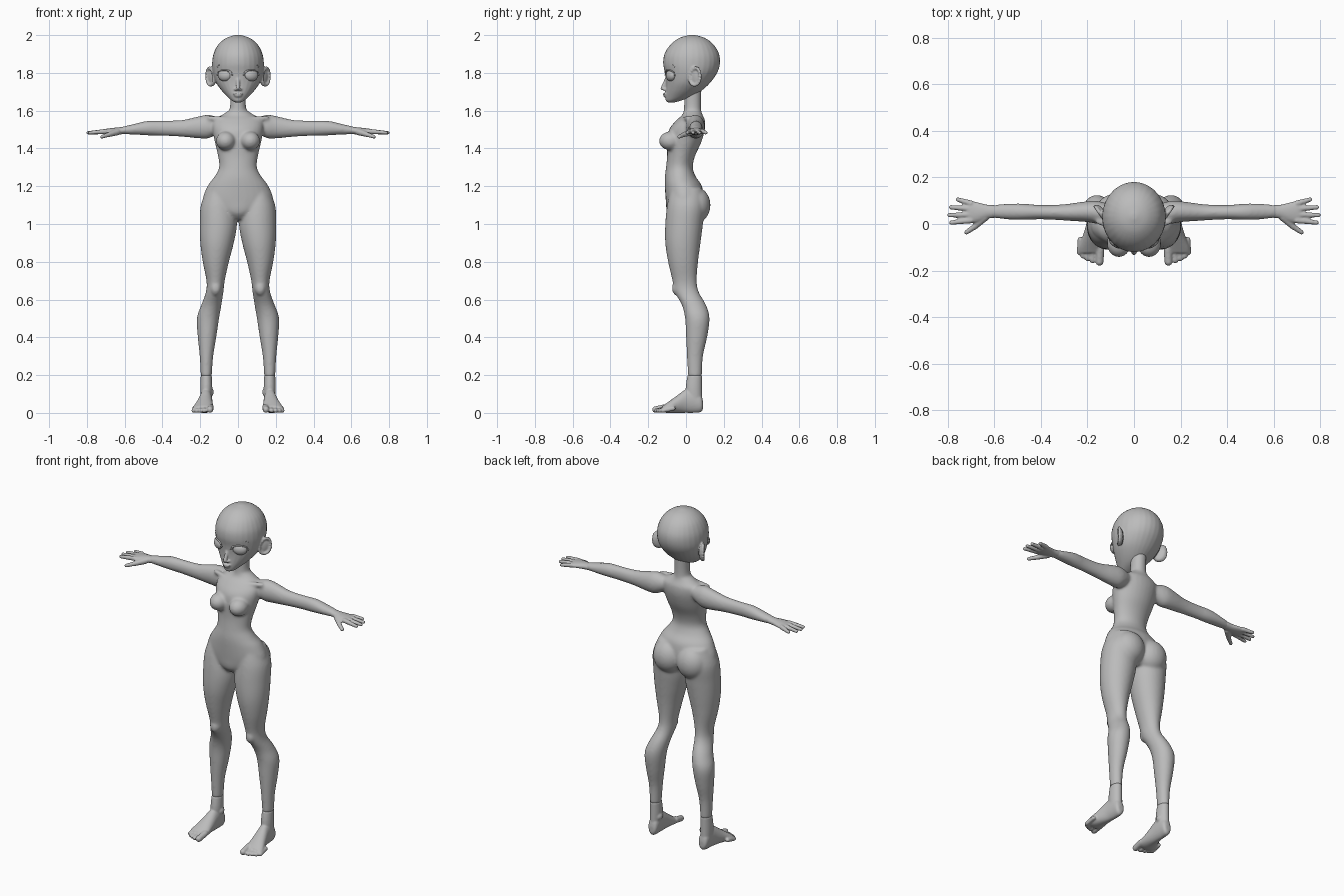
import bpy, bmesh, math
from mathutils import Vector, Matrix

cube = bpy.data.objects.get("Cube")
if cube:
    bpy.data.objects.remove(cube)

clay = bpy.data.materials.new("grey clay")
clay.use_nodes = True
GREY = (0.5, 0.5, 0.5, 1)
clay.diffuse_color = GREY
clay.node_tree.nodes["Principled BSDF"].inputs["Base Color"].default_value = GREY


def spline(rows, steps=4):
    """Catmull-Rom interpolation of section rows."""
    out = []
    for i in range(len(rows) - 1):
        p = [rows[max(i - 1, 0)], rows[i], rows[i + 1], rows[min(i + 2, len(rows) - 1)]]
        for k in range(steps):
            t = k / steps
            out.append([b + t * ((c - a) / 2 + t * (a - 2.5 * b + 2 * c - d / 2
                        + t * (1.5 * (b - c) + (d - a) / 2))) for a, b, c, d in zip(*p)])
    return out + [list(rows[-1])]


def loft(bm, rows, axis, seg=28):
    """Skin oval sections: position along axis, then low/high extents on the other two axes."""
    others = [i for i in range(3) if i != axis]
    rings = []
    for pos, a0, a1, b0, b1 in spline(rows):
        ring = []
        for k in range(seg):
            t = math.tau * k / seg
            co = [0, 0, 0]
            co[axis] = pos
            co[others[0]] = (a0 + a1) / 2 + (a1 - a0) / 2 * math.cos(t)
            co[others[1]] = (b0 + b1) / 2 + (b1 - b0) / 2 * math.sin(t)
            ring.append(bm.verts.new(co))
        rings.append(ring)
    for r, q in zip(rings, rings[1:]):
        for k in range(seg):
            bm.faces.new((r[k], r[(k + 1) % seg], q[(k + 1) % seg], q[k]))
    bm.faces.new(rings[0])
    bm.faces.new(rings[-1])


def ball(bm, center, radii, rot=None):
    m = Matrix.Translation(center) @ (rot or Matrix()) @ Matrix.Diagonal((*radii, 1))
    bmesh.ops.create_uvsphere(bm, u_segments=24, v_segments=16, radius=1, matrix=m)


def digit(bm, a, b, r0, r1):
    """Tapered rounded finger or toe."""
    a, b = Vector(a), Vector(b)
    d = b - a
    rot = d.to_track_quat('Z', 'Y').to_matrix().to_4x4()
    bmesh.ops.create_cone(bm, cap_ends=True, segments=16, radius1=r0, radius2=r1,
                          depth=d.length, matrix=Matrix.Translation((a + b) / 2) @ rot)
    ball(bm, a, (r0,) * 3)
    ball(bm, b, (r1,) * 3)


def mirrored(bm):
    """Duplicate everything so far onto the other side."""
    dup = bmesh.ops.duplicate(bm, geom=bm.verts[:] + bm.edges[:] + bm.faces[:])["geom"]
    for v in dup:
        if isinstance(v, bmesh.types.BMVert):
            v.co.x *= -1


def finish(name, bm, voxel=None, smooth=0):
    bmesh.ops.recalc_face_normals(bm, faces=bm.faces)
    me = bpy.data.meshes.new(name)
    bm.to_mesh(me)
    bm.free()
    me.materials.append(clay)
    me.polygons.foreach_set("use_smooth", [True] * len(me.polygons))
    ob = bpy.data.objects.new(name, me)
    bpy.context.collection.objects.link(ob)
    if voxel:
        rm = ob.modifiers.new("blend", 'REMESH')
        rm.mode, rm.voxel_size, rm.use_smooth_shade = 'VOXEL', voxel, True
        sm = ob.modifiers.new("soften", 'SMOOTH')
        sm.factor, sm.iterations = 0.5, smooth
    return ob


# Body: legs, arms, chest and hip masses, then the central torso and neck
bm = bmesh.new()
loft(bm, [(1.19, .05, .16, -.08, .08), (1.1, .015, .197, -.1, .1), (1.0, .005, .203, -.11, .09),
          (.9, .022, .2, -.11, .077), (.8, .048, .187, -.095, .064), (.7, .07, .167, -.072, .057),
          (.64, .077, .17, -.06, .068), (.57, .088, .195, -.022, .107), (.5, .1, .218, -.005, .125),
          (.4, .115, .213, 0, .112), (.3, .131, .203, .005, .09), (.19, .139, .197, .01, .084)], 2)
loft(bm, [(.09, .01, .08, 1.49, 1.56), (.15, 0, .098, 1.455, 1.578), (.2, .008, .098, 1.453, 1.572),
          (.3, .015, .085, 1.462, 1.55), (.4, .02, .082, 1.467, 1.547), (.48, .017, .088, 1.469, 1.546),
          (.55, .02, .087, 1.473, 1.53), (.62, .028, .08, 1.476, 1.514)], 0)
ball(bm, (.065, -.083, 1.44), (.052, .06, .05))
ball(bm, (.078, .052, 1.1), (.09, .078, .095))
ball(bm, (.118, -.045, .66), (.03, .03, .04))
digit(bm, (.02, -.03, 1.552), (.15, .01, 1.56), .012, .014)
mirrored(bm)
loft(bm, [(1.025, -.05, .05, -.07, .05), (1.06, -.11, .11, -.1, .08), (1.12, -.185, .185, -.107, .095),
          (1.2, -.162, .162, -.112, .085), (1.25, -.125, .125, -.112, .052),
          (1.3, -.1, .1, -.106, .036), (1.36, -.106, .106, -.1, .048), (1.43, -.122, .122, -.1, .08),
          (1.5, -.135, .135, -.09, .1), (1.55, -.13, .13, -.05, .1), (1.577, -.085, .085, -.02, .088),
          (1.6, -.05, .05, -.012, .08)], 2)
loft(bm, [(1.53, -.06, .06, -.03, .09), (1.59, -.047, .047, -.014, .082), (1.65, -.041, .041, -.01, .08),
          (1.76, -.044, .044, -.01, .085)], 2)
finish("body", bm, .007, 12)

# Hands: palm, four spread fingers and thumb
bm = bmesh.new()
loft(bm, [(.59, .027, .081, 1.477, 1.517), (.63, .023, .083, 1.474, 1.512),
          (.67, .008, .093, 1.473, 1.508), (.705, .005, .1, 1.474, 1.503), (.718, .015, .09, 1.478, 1.498)], 0)
for base_y, tip_x, tip_y in ((.016, .785, .006), (.04, .793, .038), (.065, .787, .072), (.088, .757, .105)):
    digit(bm, (.7, base_y, 1.49), (tip_x, tip_y, 1.483), .0135, .0095)
digit(bm, (.64, .03, 1.487), (.685, -.012, 1.473), .018, .013)
digit(bm, (.685, -.012, 1.473), (.72, -.036, 1.462), .0125, .01)
mirrored(bm)
finish("hands", bm, .0045, 4)

# Feet: ankle, instep, heel and toes
bm = bmesh.new()
loft(bm, [(.2, .139, .197, .008, .085), (.13, .136, .2, -.002, .085), (.05, .14, .198, 0, .086)], 2)
loft(bm, [(.09, .152, .182, .02, .06), (.078, .14, .195, .004, .1), (.04, .137, .2, 0, .13),
          (0, .136, .205, 0, .125), (-.05, .133, .22, 0, .09), (-.1, .13, .238, 0, .054),
          (-.125, .134, .238, .004, .036)], 1)
ball(bm, (.15, .045, .11), (.022, .025, .025))
for i, (x, y) in enumerate(((.148, -.162), (.178, -.157), (.2, -.148), (.219, -.137), (.234, -.122))):
    r = .012 if i else .0175
    digit(bm, (x - .003, y + .055, r + .012), (x, y, r), r, r)
mirrored(bm)
finish("feet", bm, .0048, 4)

# Head: ears first so they mirror, then skull, nose, lips and chin
bm = bmesh.new()
tilt = Matrix.Rotation(math.radians(-35), 4, 'Z') @ Matrix.Rotation(math.radians(-12), 4, 'X')
ball(bm, (.138, .052, 1.775), (.012, .036, .046), tilt)
for k in range(18):
    t = math.tau * k / 18
    rim = tilt @ Vector((.008, .033 * math.cos(t), .046 * math.sin(t) * (1 + .12 * math.sin(t))))
    ball(bm, rim + Vector((.14, .052, 1.775)), (.009,) * 3)
ball(bm, (.012, -.113, 1.712), (.009, .01, .007))
mirrored(bm)
loft(bm, [(2.001, -.012, .012, .02, .045), (1.985, -.062, .062, -.035, .1), (1.95, -.105, .105, -.082, .146),
          (1.9, -.13, .13, -.114, .175), (1.85, -.137, .137, -.121, .18), (1.8, -.133, .133, -.112, .165),
          (1.75, -.117, .117, -.107, .13), (1.71, -.09, .09, -.108, .088), (1.675, -.058, .058, -.11, .035),
          (1.652, -.032, .032, -.107, -.03), (1.643, -.012, .012, -.095, -.065)], 2)
digit(bm, (0, -.1, 1.775), (0, -.124, 1.718), .009, .011)
ball(bm, (0, -.113, 1.689), (.026, .009, .0055))
ball(bm, (0, -.111, 1.678), (.02, .01, .006))
head = finish("head", bm, .0048, 4)

# Eye sockets cut into the head, and the eyeballs sitting in them
EYE = Vector((.07, -.084, 1.787))
slant = Matrix.Rotation(math.radians(24), 4, 'Z')
bm = bmesh.new()
ball(bm, EYE + Vector((0, -.012, 0)), (.036, .022, .026), slant)
mirrored(bm)
cutter = finish("socket_cutter", bm)
cutter.hide_render = cutter.hide_viewport = True
cut = head.modifiers.new("sockets", 'BOOLEAN')
cut.operation, cut.object = 'DIFFERENCE', cutter
bm = bmesh.new()
ball(bm, EYE + Vector((0, .004, 0)), (.039, .023, .031), slant)
mirrored(bm)
finish("eyeballs", bm)


def arc(name, half_w, height, z, lift, r):
    """Pair of thin arched ridges following the face."""
    bm = bmesh.new()
    n = 14
    for k in range(n + 1):
        u = 2 * k / n - 1
        x = EYE.x + half_w * u
        y = .03 - .144 * math.sqrt(1 - (x / .136) ** 2) - lift
        ball(bm, (x, y, z + height * math.sqrt(max(0, 1 - u * u))), (r * 1.6, r, r))
    mirrored(bm)
    finish(name, bm, .0025, 3)


# Upper lids and brows
arc("upper_lids", .038, .026, EYE.z + .002, .001, .0045)
arc("brows", .036, .015, EYE.z + .044, -.001, .004)
